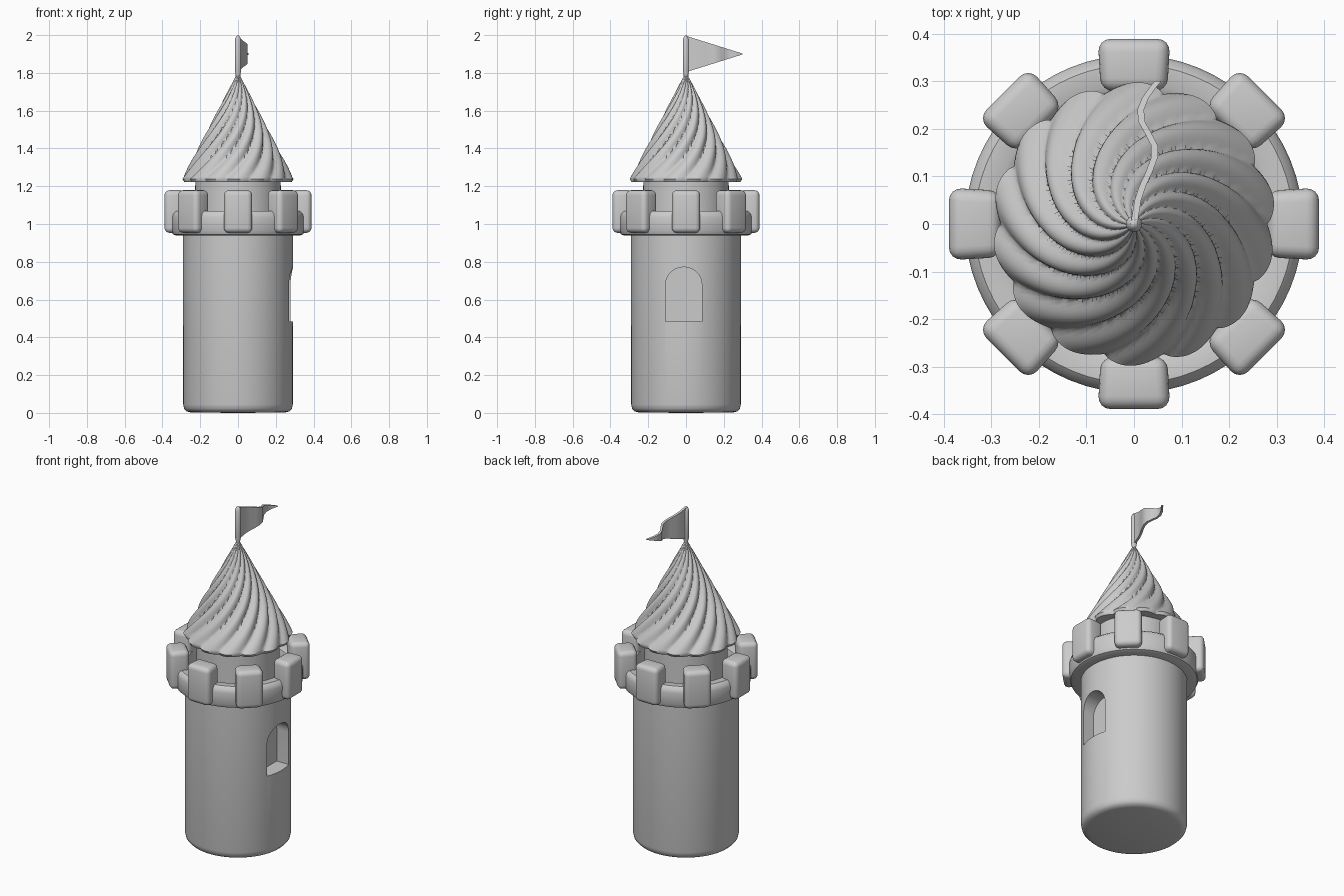
import bpy, bmesh, math
from mathutils import Matrix

if "Cube" in bpy.data.objects:
    bpy.data.objects.remove(bpy.data.objects["Cube"])

stone = bpy.data.materials.new("light_grey")
stone.diffuse_color = (0.6, 0.6, 0.6, 1)
stone.use_nodes = True
stone.node_tree.nodes["Principled BSDF"].inputs["Base Color"].default_value = stone.diffuse_color


def make(name, verts, faces, angle=40):
    me = bpy.data.meshes.new(name)
    me.from_pydata(verts, [], faces)
    bm = bmesh.new()
    bm.from_mesh(me)
    bmesh.ops.remove_doubles(bm, verts=bm.verts, dist=1e-5)
    bmesh.ops.recalc_face_normals(bm, faces=bm.faces)
    bm.to_mesh(me)
    bm.free()
    ob = bpy.data.objects.new(name, me)
    bpy.context.collection.objects.link(ob)
    me.materials.append(stone)
    smooth(ob, angle)
    return ob


def smooth(ob, angle=40):
    bpy.ops.object.select_all(action='DESELECT')
    ob.select_set(True)
    bpy.context.view_layer.objects.active = ob
    bpy.ops.object.shade_smooth_by_angle(angle=math.radians(angle))


def lathe(name, profile, seg=64, fn=None, angle=40):
    """Revolve (r, z) points; fn(index, a) may scale the radius."""
    verts, faces = [], []
    for i, (r, z) in enumerate(profile):
        for j in range(seg):
            a = 2 * math.pi * j / seg
            k = r * (fn(i, a) if fn else 1)
            verts.append((k * math.cos(a), k * math.sin(a), z))
    for i in range(len(profile) - 1):
        for j in range(seg):
            n = (j + 1) % seg
            faces.append((i * seg + j, i * seg + n, (i + 1) * seg + n, (i + 1) * seg + j))
    return make(name, verts, faces, angle)


# Tower body with rounded foot
body = lathe("tower_body", [(0, 0.0), (0.25, 0.002), (0.272, 0.008), (0.285, 0.022),
                            (0.29, 0.045), (0.291, 0.95), (0, 0.95)], 96)

# Arched window recess cut into the +x side
cy, hw = -0.012, 0.096
outline = [(cy - hw, 0.485), (cy + hw, 0.485)]
for i in range(17):
    a = math.pi * i / 16
    outline.append((cy + hw * math.cos(a), 0.68 + 0.092 * math.sin(a)))
n = len(outline)
cv = [(x, y, z) for x in (0.2, 0.4) for y, z in outline]
cf = [tuple(range(n)), tuple(range(n, 2 * n))]
cf += [(i, (i + 1) % n, n + (i + 1) % n, n + i) for i in range(n)]
cutter = make("window_cutter", cv, cf)
cutter.hide_render = True
mod = body.modifiers.new("window", 'BOOLEAN')
mod.object = cutter
mod.operation = 'DIFFERENCE'
mod.solver = 'EXACT'
bpy.context.view_layer.objects.active = body
bpy.ops.object.modifier_move_to_index(modifier="window", index=0)
bpy.ops.object.modifier_apply(modifier="window")
bpy.data.objects.remove(cutter)
smooth(body)

# Parapet ring with sunken walkway
lathe("parapet_ring", [(0.22, 0.938), (0.325, 0.938), (0.345, 0.945), (0.354, 0.965),
                       (0.355, 1.035), (0.35, 1.055), (0.335, 1.069), (0.295, 1.069),
                       (0.281, 1.062), (0.276, 1.045), (0.275, 1.0), (0.2, 1.0)])

# Upper drum
lathe("upper_drum", [(0, 0.96), (0.228, 0.96), (0.226, 1.25), (0, 1.25)])

# Eight soft-edged merlons
for k in range(8):
    bm = bmesh.new()
    bmesh.ops.create_cube(bm, size=1)
    bmesh.ops.scale(bm, vec=(0.11, 0.152, 0.226), verts=bm.verts)
    for v in bm.verts:
        if v.co.x < 0:
            v.co.y *= 0.92
    bmesh.ops.bevel(bm, geom=bm.edges[:], offset=0.027, segments=4, profile=0.5,
                    affect='EDGES')
    bm.transform(Matrix.Rotation(k * math.pi / 4, 4, 'Z') @ Matrix.Translation((0.334, 0, 1.066)))
    me = bpy.data.meshes.new("merlon")
    bm.to_mesh(me)
    bm.free()
    me.materials.append(stone)
    ob = bpy.data.objects.new("merlon_%d" % (k + 1), me)
    bpy.context.collection.objects.link(ob)
    smooth(ob, 60)

# Twisted cone roof with spiral folds
RIDGES, ROWS, TWIST = 14, 44, 1.9
roof = [(0.18, 1.232), (0.265, 1.222), (0.288, 1.222)]
roof += [(0.298 + (0.012 - 0.298) * (i / ROWS), 1.238 + 0.545 * (i / ROWS)) for i in range(ROWS + 1)]
roof.append((0, 1.787))


def folds(i, a):
    t = min(max((i - 3) / ROWS, 0), 1)          # 0 at eaves, 1 at tip
    u = (RIDGES * (a - TWIST * t) / (2 * math.pi)) % 1
    lobe = math.sin(math.pi * u ** 0.8)          # rounded fold, sharp valley
    depth = 0.05 if i == 0 else 0.06 + 0.09 * min(1, t * 3)
    return 1 - depth * (1 - lobe)


lathe("spiral_roof", roof, RIDGES * 14, folds, 50)

# Flag pole
lathe("flag_pole", [(0, 1.765), (0.012, 1.77), (0.012, 1.79), (0.017, 1.815),
                    (0.017, 1.975), (0.01, 1.993), (0, 2.0)], 16)

# Wavy pennant pointing to +y
path = [(0, 0.0), (0.05, 0.008), (0.08, 0.018), (0.11, 0.032), (0.14, 0.043), (0.165, 0.043),
        (0.19, 0.03), (0.215, 0.016), (0.24, 0.014), (0.265, 0.024), (0.285, 0.038), (0.3, 0.05)]
pv, pf = [], []
for y, x in path:
    h = 0.094 * (1 - y / 0.3) + 0.002
    for s, e in ((-1, -1), (-1, 1), (1, 1), (1, -1)):
        pv.append((x + 0.007 * s, y, 1.9 + e * h))
for i in range(len(path) - 1):
    for j in range(4):
        m = (j + 1) % 4
        pf.append((i * 4 + j, i * 4 + m, i * 4 + 4 + m, i * 4 + 4 + j))
pf += [(0, 1, 2, 3), tuple(range(len(pv) - 4, len(pv)))]
make("pennant", pv, pf, 50)
